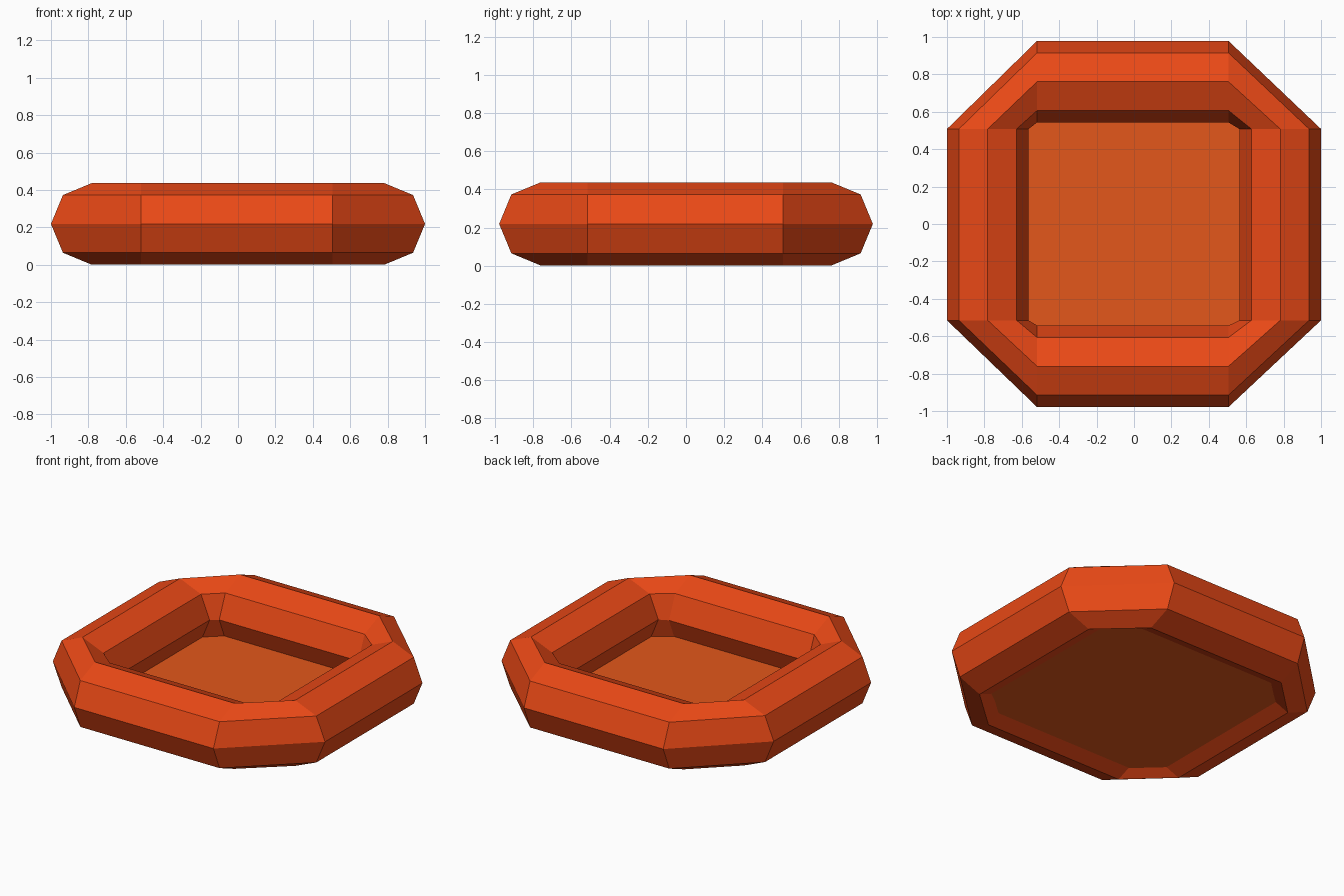
import bpy, bmesh, math

if "Cube" in bpy.data.objects:
    bpy.data.objects.remove(bpy.data.objects["Cube"])

R, ZC = 0.218, 0.219      # tube radius and centre height


def material(name, rgb):
    m = bpy.data.materials.new(name)
    m.diffuse_color = (*rgb, 1)
    m.use_nodes = True
    m.node_tree.nodes["Principled BSDF"].inputs["Base Color"].default_value = m.diffuse_color
    return m


def plan(d):
    """Eight plan corners; each moves straight out along x or y by d."""
    x, y = 0.782 + d, 0.761 + d
    return [(x, -0.515), (x, 0.508), (0.505, y), (-0.518, y),
            (-x, 0.508), (-x, -0.515), (-0.518, -y), (0.505, -y)]


def bridge(bm, p, q):
    for i in range(8):
        j = (i + 1) % 8
        bm.faces.new((p[i], p[j], q[j], q[i]))


def ring(bm, d, z):
    return [bm.verts.new((x, y, z)) for x, y in plan(d)]


def finish(name, bm, mat):
    bmesh.ops.recalc_face_normals(bm, faces=bm.faces)
    me = bpy.data.meshes.new(name)
    bm.to_mesh(me)
    bm.free()
    me.materials.append(mat)
    ob = bpy.data.objects.new(name, me)
    bpy.context.collection.objects.link(ob)


# Inflated tube: eight-sided section carried round the octagon
bm = bmesh.new()
angles = [k * math.pi / 4 for k in range(8)]
rings = [ring(bm, R * math.cos(a), ZC + R * math.sin(a)) for a in angles]
for k in range(8):
    bridge(bm, rings[k], rings[(k + 1) % 8])
finish("tube", bm, material("tube_orange", (0.82, 0.066, 0.008)))

# Floor slab, edges tucked into the tube
bm = bmesh.new()
low, high = ring(bm, -0.08, 0.04), ring(bm, -0.14, 0.092)
bridge(bm, low, high)
bm.faces.new(low)
bm.faces.new(high)
finish("floor", bm, material("floor_orange", (0.77, 0.095, 0.011)))
